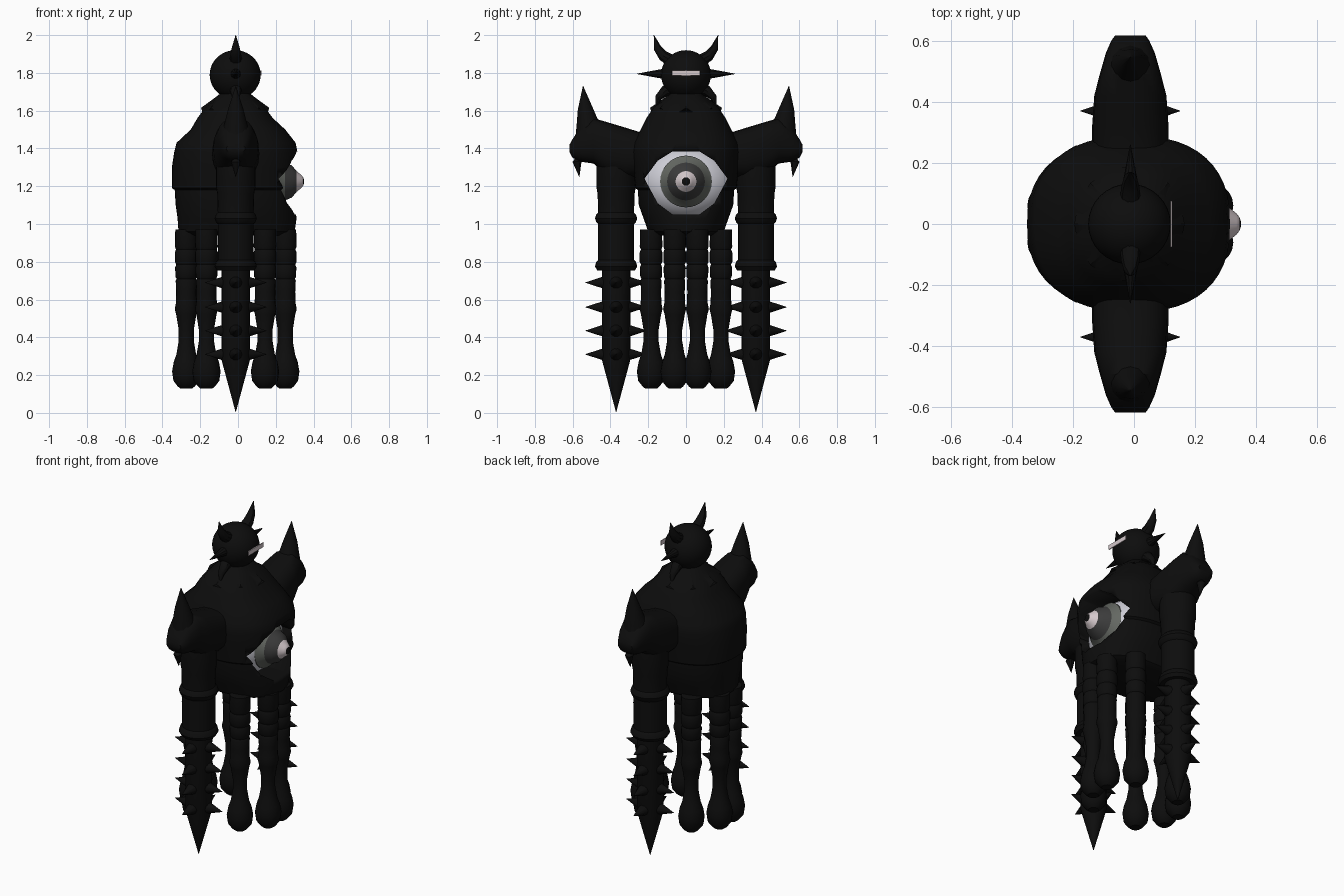
import bpy, bmesh, math
from mathutils import Vector

old = bpy.data.objects.get("Cube")
if old:
    bpy.data.objects.remove(old, do_unlink=True)


def material(name, r, g, b):
    m = bpy.data.materials.new(name)
    m.use_nodes = True
    m.diffuse_color = (r, g, b, 1)
    bsdf = m.node_tree.nodes["Principled BSDF"]
    bsdf.inputs["Base Color"].default_value = (r, g, b, 1)
    bsdf.inputs["Roughness"].default_value = 0.8
    return m


BLACK = material("black armour", 0.004, 0.004, 0.004)
WHITE = material("eye white", 0.62, 0.62, 0.68)
GREEN = material("grey green", 0.13, 0.14, 0.125)
DARK = material("dark grey", 0.045, 0.045, 0.045)
PINK = material("pale pink", 0.66, 0.58, 0.6)
CX = -0.012


def finish(name, bm, mats, angle=35):
    bmesh.ops.recalc_face_normals(bm, faces=bm.faces)
    me = bpy.data.meshes.new(name)
    bm.to_mesh(me)
    bm.free()
    for m in mats:
        me.materials.append(m)
    ob = bpy.data.objects.new(name, me)
    bpy.context.collection.objects.link(ob)
    bpy.ops.object.select_all(action='DESELECT')
    ob.select_set(True)
    bpy.context.view_layer.objects.active = ob
    bpy.ops.object.shade_smooth_by_angle(angle=math.radians(angle))
    return ob


def loft(name, rings, mats=(BLACK,), band_mats=None, cap_mat=0):
    """Skin a list of equal point rings and close both ends."""
    bm = bmesh.new()
    loops = [[bm.verts.new(p) for p in ring] for ring in rings]
    n = len(loops[0])
    for k, (a, b) in enumerate(zip(loops, loops[1:])):
        for i in range(n):
            j = (i + 1) % n
            f = bm.faces.new((a[i], a[j], b[j], b[i]))
            f.material_index = band_mats[k] if band_mats else 0
    bm.faces.new(loops[0])
    bm.faces.new(loops[-1]).material_index = cap_mat
    return finish(name, bm, mats)


def tube(name, path, radii, n=16, **kw):
    """Round section swept along a path with a radius at each point."""
    path = [Vector(p) for p in path]
    rings = []
    for i, p in enumerate(path):
        d = path[min(i + 1, len(path) - 1)] - path[max(i - 1, 0)]
        q = d.to_track_quat('Z', 'Y')
        rings.append([p + q @ Vector((math.cos(t), math.sin(t), 0)) * radii[i]
                      for t in (2 * math.pi * k / n for k in range(n))])
    return loft(name, rings, **kw)


def turned(name, x, y, profile, n=20):
    return tube(name, [(x, y, z) for z, r in profile], [r for z, r in profile], n)


def ball(name, centre, size, mat):
    bm = bmesh.new()
    bmesh.ops.create_uvsphere(bm, u_segments=32, v_segments=20, radius=1)
    for v in bm.verts:
        v.co = Vector(centre) + Vector(c * s for c, s in zip(v.co, size))
    return finish(name, bm, [mat], 60)


def box(name, lo, hi, mat):
    bm = bmesh.new()
    bmesh.ops.create_cube(bm, size=1)
    for v in bm.verts:
        v.co = [h if c > 0 else l for c, l, h in zip(v.co, lo, hi)]
    return finish(name, bm, [mat])


def squircle(z, front, back, hy, n=48, e=2.4):
    ring = []
    for k in range(n):
        c, s = math.cos(2 * math.pi * k / n), math.sin(2 * math.pi * k / n)
        hx = front if c > 0 else back
        ring.append((math.copysign(abs(c) ** (2 / e), c) * hx,
                     math.copysign(abs(s) ** (2 / e), s) * hy, z))
    return ring


# Body shell: height, front reach, back reach, half width
body = loft("body_shell", [squircle(*s) for s in (
    (0.94, 0.26, 0.27, 0.17), (0.96, 0.3, 0.315, 0.2), (1.03, 0.31, 0.32, 0.225),
    (1.1, 0.3, 0.33, 0.25), (1.18, 0.3, 0.335, 0.255), (1.19, 0.31, 0.35, 0.268),
    (1.3, 0.315, 0.35, 0.28), (1.38, 0.315, 0.338, 0.288), (1.43, 0.305, 0.325, 0.28),
    (1.5, 0.25, 0.25, 0.24), (1.56, 0.185, 0.215, 0.21), (1.62, 0.14, 0.17, 0.17),
    (1.66, 0.1, 0.12, 0.11), (1.7, 0.05, 0.07, 0.07))])

# Almond opening for the large eye
upper = [(0.22, 1.24), (0.15, 1.335), (0.07, 1.385)]
lower = [(-0.22, 1.24), (-0.15, 1.11), (-0.07, 1.05)]
outline = upper + [(-y, z) for y, z in reversed(upper[1:])] + lower \
    + [(-y, z) for y, z in reversed(lower[1:])]
cutter = loft("eye_cutter", [[(x, y, z) for y, z in outline] for x in (0.08, 0.5)])
cutter.hide_render = True
mod = body.modifiers.new("eye_opening", 'BOOLEAN')
mod.operation, mod.solver, mod.object = 'DIFFERENCE', 'EXACT', cutter
bpy.ops.object.select_all(action='DESELECT')
body.select_set(True)
bpy.context.view_layer.objects.active = body
bpy.ops.object.modifier_apply(modifier=mod.name)
bpy.data.objects.remove(cutter, do_unlink=True)

# Large eye with stepped iris
ball("eyeball", (0.05, 0, 1.22), (0.19, 0.255, 0.2), WHITE)
tube("iris", [(x, 0, 1.225) for x in (0.15, 0.21, 0.25, 0.285, 0.31, 0.335, 0.345, 0.35)],
     [0.135, 0.137, 0.1, 0.085, 0.055, 0.035, 0.022, 0.008], 32,
     mats=(GREEN, DARK, PINK, BLACK), band_mats=[0, 0, 1, 1, 2, 2, 3], cap_mat=3)

# Pointed collar and neck
points = 16
collar = []
for radius, z, drop in ((0.07, 1.7, 0), (0.125, 1.66, 0), (0.19, 1.615, 0.045)):
    collar.append([(-0.015 + radius * 0.95 * math.cos(2 * math.pi * k / points),
                    radius * math.sin(2 * math.pi * k / points),
                    z - drop * (k % 2)) for k in range(points)])
loft("collar", collar)
turned("neck", -0.015, 0, [(1.62, 0.08), (1.72, 0.06)])

# Head with visor slit and horns
ball("head", (-0.015, 0, 1.79), (0.135, 0.132, 0.13), BLACK)
box("visor_slit", (0.12, -0.075, 1.785), (0.125, 0.075, 1.813), PINK)
for s in (-1, 1):
    tube("upper_horn", [(CX, s * y, z) for y, z in
         ((0.07, 1.86), (0.12, 1.89), (0.15, 1.93), (0.17, 2.0))],
         [0.035, 0.03, 0.022, 0.001], 10)
    tube("side_horn", [(CX, s * 0.1, 1.795), (CX, s * 0.26, 1.795)], [0.032, 0.001], 10)
    tube("lower_horn", [(CX, s * y, z) for y, z in
         ((0.06, 1.72), (0.11, 1.705), (0.145, 1.67), (0.162, 1.61))],
         [0.035, 0.03, 0.02, 0.001], 10)

# Arms
for s in (-1, 1):
    shoulder = []
    for y, low, high, hw in ((0.16, 1.27, 1.48, 0.11), (0.24, 1.25, 1.485, 0.125),
                             (0.32, 1.24, 1.51, 0.125), (0.42, 1.26, 1.54, 0.118),
                             (0.49, 1.32, 1.56, 0.1), (0.56, 1.33, 1.51, 0.08),
                             (0.6, 1.35, 1.45, 0.062), (0.617, 1.38, 1.42, 0.05)):
        mid, half = (low + high) / 2, (high - low) / 2
        ring = []
        for k in range(20):
            c, d = math.cos(math.pi * k / 10), math.sin(math.pi * k / 10)
            ring.append((CX + math.copysign(abs(c) ** 0.8, c) * hw, s * y,
                         mid + math.copysign(abs(d) ** 0.8, d) * half))
        shoulder.append(ring)
    loft("shoulder_guard", shoulder)
    tube("shoulder_spike", [(CX, s * y, z) for y, z in
         ((0.505, 1.44), (0.52, 1.53), (0.533, 1.61), (0.545, 1.73))],
         [0.085, 0.06, 0.04, 0.001], 12)
    tube("shoulder_barb", [(CX, s * y, z) for y, z in
         ((0.57, 1.4), (0.577, 1.33), (0.565, 1.25))], [0.04, 0.025, 0.001], 10)
    turned("forearm", CX, s * 0.37, [
        (1.32, 0.105), (1.2, 0.105), (1.16, 0.098), (1.06, 0.095), (1.05, 0.105),
        (1.03, 0.112), (1.01, 0.105), (1.0, 0.095), (0.81, 0.095), (0.8, 0.105),
        (0.775, 0.112), (0.755, 0.1)], 24)
    turned("arm_blade", CX, s * 0.37, [(0.77, 0.075), (0.28, 0.075), (0.005, 0.001)], 24)
    for z in (0.69, 0.56, 0.435, 0.31):
        for k in range(4):
            d = Vector((math.cos(k * math.pi / 2), math.sin(k * math.pi / 2), 0))
            c = Vector((CX, s * 0.37, z))
            tube("blade_spike", [c + d * 0.06, c + d * 0.163], [0.036, 0.001], 10)

# Ring of eight legs
for sx in (-1, 1):
    for sy in (-1, 1):
        for x, y in ((0.262, 0.06), (0.155, 0.185)):
            turned("leg", CX + sx * x, sy * y, [
                (0.97, 0.058), (0.88, 0.06), (0.865, 0.054), (0.85, 0.06), (0.8, 0.06),
                (0.785, 0.053), (0.77, 0.059), (0.72, 0.057), (0.71, 0.051),
                (0.7, 0.056), (0.64, 0.053), (0.58, 0.055), (0.55, 0.061),
                (0.52, 0.053), (0.44, 0.04), (0.38, 0.04), (0.31, 0.052),
                (0.27, 0.066), (0.22, 0.075), (0.17, 0.068), (0.14, 0.045),
                (0.128, 0.03)])
